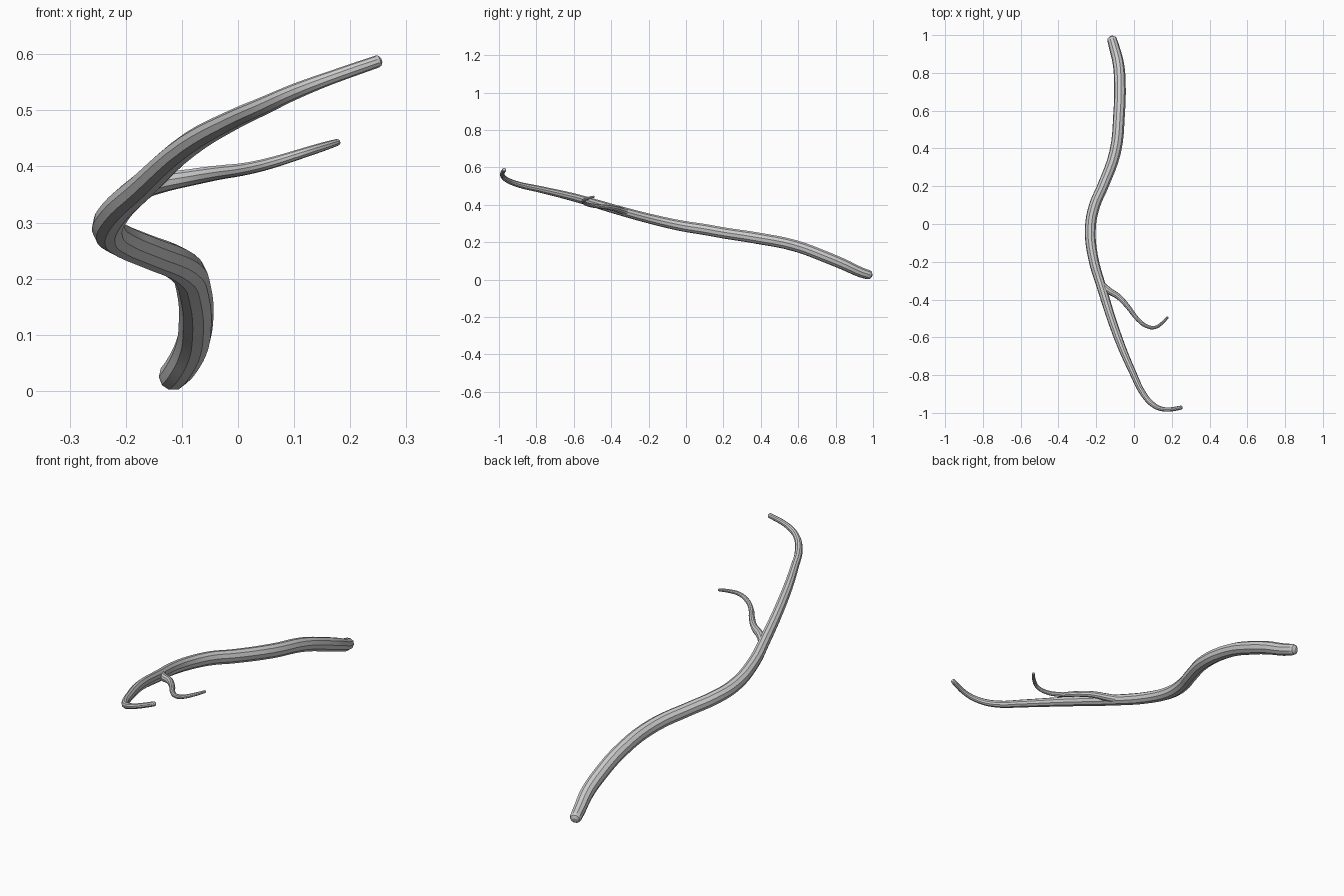
import bpy
from mathutils import Vector


def limb(name, points):
    """Tapered smooth tube through (x, y, z, radius) points with rounded tips."""
    pts = [(Vector(p[:3]), p[3]) for p in points]

    def cap(end, inner):
        # two shrinking rings that round off a tip
        d = (end[0] - inner[0]).normalized()
        r = end[1]
        return [(end[0] + d * r * 0.45, r * 0.85), (end[0] + d * r * 0.75, r * 0.4)]

    pts = cap(pts[0], pts[1])[::-1] + pts + cap(pts[-1], pts[-2])
    curve = bpy.data.curves.new(name, 'CURVE')
    curve.dimensions = '3D'
    curve.bevel_depth = 1.0
    curve.bevel_resolution = 3
    curve.resolution_u = 4
    curve.use_fill_caps = True
    spline = curve.splines.new('BEZIER')
    spline.bezier_points.add(len(pts) - 1)
    for bp, (co, r) in zip(spline.bezier_points, pts):
        bp.co = co
        bp.radius = r
        bp.handle_left_type = bp.handle_right_type = 'AUTO'
    obj = bpy.data.objects.new(name, curve)
    bpy.context.collection.objects.link(obj)
    bpy.ops.object.select_all(action='DESELECT')
    obj.select_set(True)
    bpy.context.view_layer.objects.active = obj
    bpy.ops.object.convert(target='MESH')
    bpy.ops.object.shade_smooth_by_angle()
    return bpy.context.object


# Main stick, thick end at the back
limb("main_branch", [
    (-0.116, 0.975, 0.026, 0.026),
    (-0.103, 0.93, 0.041, 0.028),
    (-0.083, 0.85, 0.078, 0.030),
    (-0.075, 0.75, 0.120, 0.031),
    (-0.079, 0.58, 0.182, 0.031),
    (-0.100, 0.38, 0.222, 0.031),
    (-0.165, 0.20, 0.250, 0.030),
    (-0.208, 0.10, 0.268, 0.030),
    (-0.231, -0.02, 0.287, 0.029),
    (-0.218, -0.17, 0.320, 0.027),
    (-0.170, -0.34, 0.365, 0.025),
    (-0.085, -0.60, 0.440, 0.022),
    (-0.005, -0.79, 0.485, 0.018),
    (0.050, -0.90, 0.510, 0.016),
    (0.105, -0.96, 0.535, 0.014),
    (0.165, -0.982, 0.558, 0.012),
    (0.248, -0.972, 0.587, 0.011),
])

# Side twig that forks off toward +x
limb("side_twig", [
    (-0.178, -0.31, 0.357, 0.018),
    (-0.140, -0.348, 0.370, 0.018),
    (-0.082, -0.385, 0.381, 0.015),
    (-0.035, -0.435, 0.389, 0.013),
    (0.020, -0.505, 0.397, 0.011),
    (0.065, -0.54, 0.408, 0.010),
    (0.110, -0.548, 0.422, 0.009),
    (0.148, -0.525, 0.434, 0.008),
    (0.177, -0.495, 0.443, 0.006),
])
